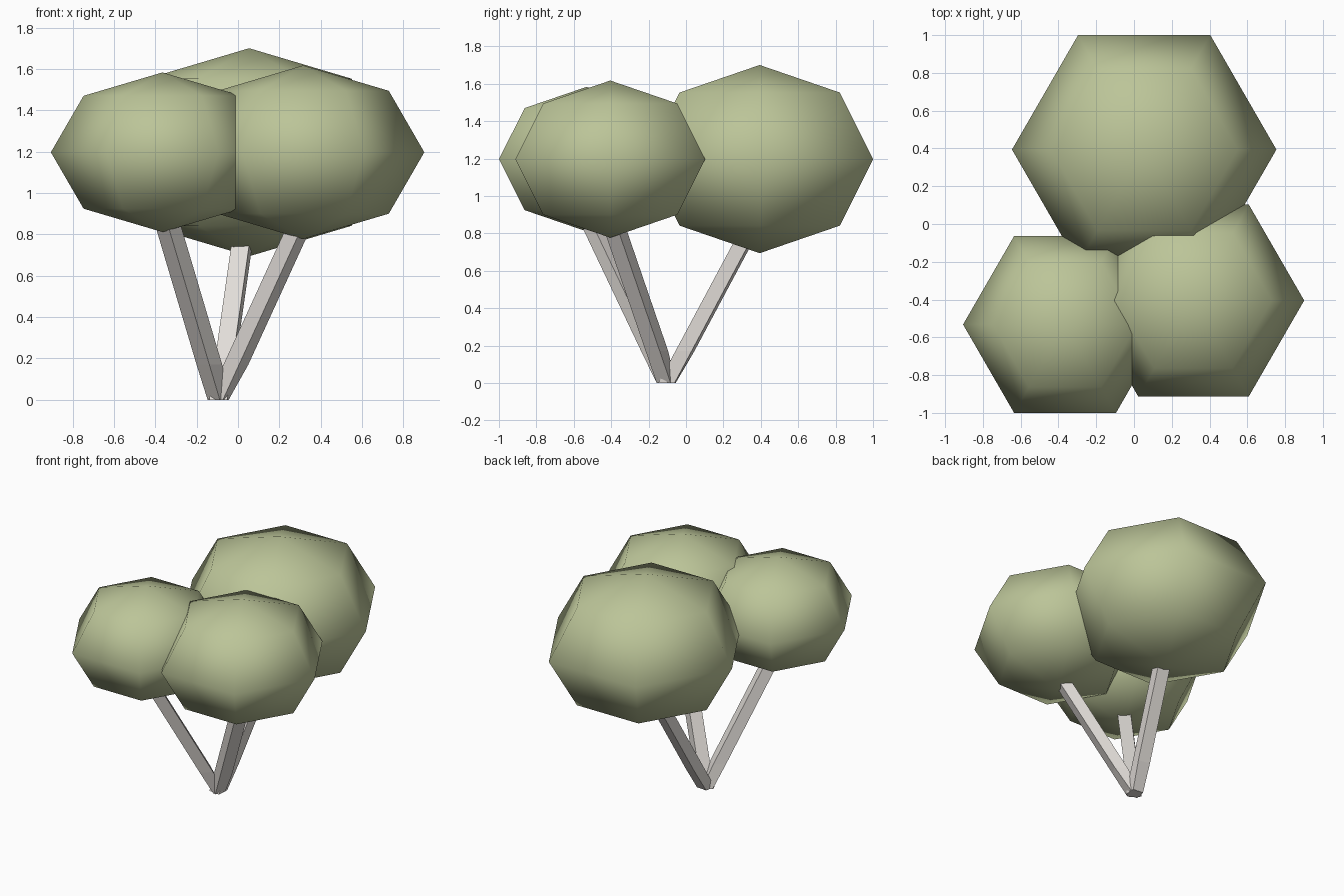
import bpy
import bmesh
import math
from mathutils import Matrix

cube = bpy.data.objects.get("Cube")
if cube:
    bpy.data.objects.remove(cube, do_unlink=True)


def make_material(name, color):
    mat = bpy.data.materials.new(name)
    mat.use_nodes = True
    mat.diffuse_color = color
    mat.node_tree.nodes["Principled BSDF"].inputs["Base Color"].default_value = color
    return mat


leaf_green = make_material("sage_green", (0.50, 0.555, 0.315, 1))
bark_grey = make_material("pale_bark", (0.75, 0.715, 0.68, 1))


def add_object(name, bm, mat, smooth):
    bmesh.ops.recalc_face_normals(bm, faces=bm.faces)
    for face in bm.faces:
        face.smooth = smooth
    mesh = bpy.data.meshes.new(name)
    bm.to_mesh(mesh)
    bm.free()
    mesh.materials.append(mat)
    obj = bpy.data.objects.new(name, mesh)
    bpy.context.collection.objects.link(obj)
    return obj


def foliage(name, center, radius, height):
    """Six-sided smooth ball with a corner on the x axis."""
    bm = bmesh.new()
    bmesh.ops.create_uvsphere(bm, u_segments=6, v_segments=4, radius=1)
    bm.transform(Matrix.Diagonal((radius, radius, height, 1))
                 @ Matrix.Rotation(math.radians(30), 4, "Z"))
    add_object(name, bm, leaf_green, True).location = center


def clamp(value, low, high):
    return max(low, min(high, value))


def branch(name, slope_x, slope_y, turn):
    """Slanted square beam; its foot is trimmed to the shared base."""
    bm = bmesh.new()
    rings = []
    for z in (0, 0.17, 1.0):
        ring = []
        for k in range(4):
            a = math.radians(turn + 90 * k)
            x = -0.088 + slope_x * z + 0.062 * math.cos(a)
            y = -0.097 + slope_y * z + 0.062 * math.sin(a)
            if z == 0:
                x = clamp(x, -0.147, -0.045)
                y = clamp(y, -0.157, -0.055)
            ring.append(bm.verts.new((x, y, z)))
        rings.append(ring)
    for low, high in zip(rings, rings[1:]):
        for k in range(4):
            n = (k + 1) % 4
            bm.faces.new((low[k], low[n], high[n], high[k]))
    bm.faces.new(rings[0])
    bm.faces.new(rings[-1])
    add_object(name, bm, bark_grey, False)


# Foliage clumps
foliage("back_foliage", (0.054, 0.394, 1.197), 0.70, 0.503)
foliage("front_left_foliage", (0.315, -0.405, 1.197), 0.586, 0.42)
foliage("front_right_foliage", (-0.365, -0.532, 1.197), 0.54, 0.386)

# Branches spreading from one foot
branch("back_branch", 0.142, 0.535, 35)
branch("front_left_branch", 0.458, -0.343, 14)
branch("front_right_branch", -0.297, -0.475, 0)
